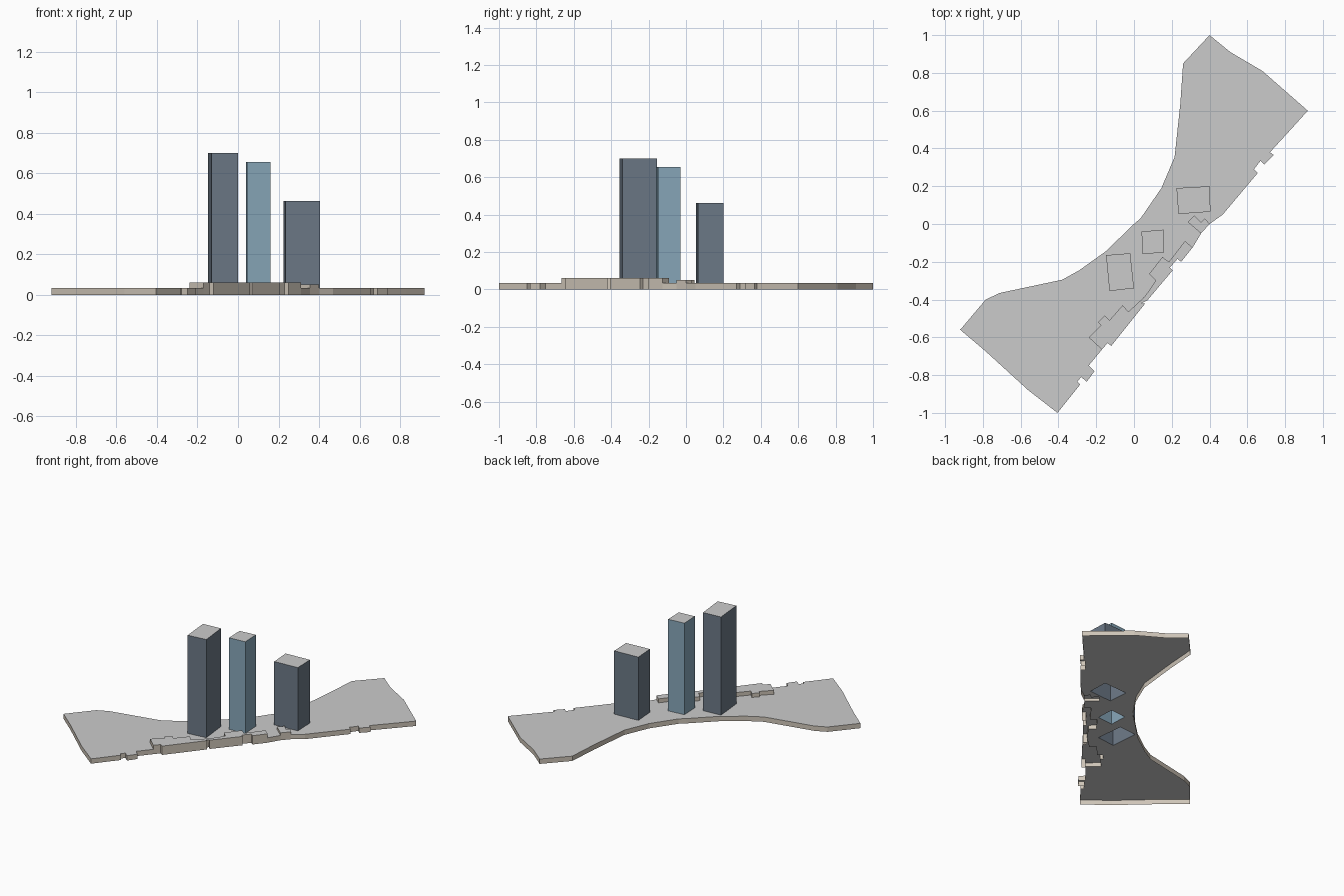
import bpy, bmesh

if "Cube" in bpy.data.objects:
    bpy.data.objects.remove(bpy.data.objects["Cube"])

LOW, HIGH, MID = 0.033, 0.06, 0.05

def material(name, rgb):
    m = bpy.data.materials.new(name)
    m.diffuse_color = (*rgb, 1)
    m.use_nodes = True
    m.node_tree.nodes["Principled BSDF"].inputs["Base Color"].default_value = m.diffuse_color
    return m

STONE = material("stone", (0.62, 0.56, 0.48))
SLATE = material("slate", (0.15, 0.19, 0.24))
BLUE = material("blue_glass", (0.24, 0.38, 0.48))

def to_object(name, bm, mat=None):
    me = bpy.data.meshes.new(name)
    bm.to_mesh(me)
    bm.free()
    ob = bpy.data.objects.new(name, me)
    bpy.context.collection.objects.link(ob)
    if mat:
        me.materials.append(mat)

def roof(name, z, *loops):
    """Flat sheet; the loops after the first are holes."""
    bm = bmesh.new()
    edges = []
    for loop in loops:
        v = [bm.verts.new((x, y, z)) for x, y in loop]
        edges += [bm.edges.new((v[i - 1], v[i])) for i in range(len(v))]
    bmesh.ops.triangle_fill(bm, edges=edges, use_beauty=True, normal=(0, 0, 1))
    for f in bm.faces:
        if f.normal.z < 0:
            f.normal_flip()
    to_object(name, bm)

def walls(name, paths, mat):
    """Vertical bands along clockwise paths: (points, bottom, top)."""
    bm = bmesh.new()
    for pts, z0, z1 in paths:
        for (ax, ay), (bx, by) in zip(pts, pts[1:]):
            bm.faces.new([bm.verts.new(c) for c in (
                (bx, by, z0), (ax, ay, z0), (ax, ay, z1), (bx, by, z1))])
    bmesh.ops.remove_doubles(bm, verts=bm.verts, dist=1e-5)
    to_object(name, bm, mat)

# Podium outline, clockwise: north half, south half
north = [(0, 0), (.035, .03), (.145, .19), (.215, .355), (.245, .635), (.26, .85),
         (.40, 1), (.51, .91), (.68, .81), (.92, .60), (.83, .50), (.72, .38),
         (.74, .365), (.69, .315), (.67, .335), (.635, .29), (.655, .27),
         (.47, .05), (.40, 0)]
south = [(-.17, -.665), (-.24, -.75), (-.21, -.78), (-.25, -.835), (-.28, -.81),
         (-.30, -.835), (-.285, -.85), (-.405, -1), (-.56, -.88), (-.79, -.67),
         (-.92, -.56), (-.785, -.40), (-.71, -.365), (-.38, -.295),
         (-.29, -.245), (-.15, -.145), (0, 0)]

# Low kiosk and raised gallery on the street edge
kiosk_in = [(.355, -.05), (.285, .01), (.32, .045), (.355, .01), (.375, .03), (.40, 0)]
kiosk_out = [(.40, 0), (.355, -.05)]
gallery_in = [(-.17, -.665), (-.24, -.60), (-.175, -.535), (-.19, -.52),
              (-.155, -.485), (-.13, -.51), (-.06, -.43), (-.03, -.465),
              (.04, -.40), (.06, -.38), (.115, -.30), (.08, -.265), (.15, -.175),
              (.185, -.20), (.27, -.09), (.31, -.125)]
gallery_out = [(.31, -.125), (.25, -.20), (.23, -.185), (.19, -.23), (.205, -.245),
               (.07, -.405), (.05, -.385), (.04, -.40 - .02), (.06, -.42),
               (-.12, -.645), (-.14, -.63), (-.17, -.665)]
street = [(.355, -.05), (.31, -.125)]

# Towers: footprint (clockwise), top, material
towers = {
    "tall_tower": ([(-.148, -.165), (-.02, -.155), (0, -.34), (-.13, -.355)], .70, SLATE),
    "slim_tower": ([(.04, -.04), (.155, -.03), (.16, -.15), (.045, -.16)], .655, BLUE),
    "short_tower": ([(.225, .19), (.40, .20), (.405, .065), (.235, .053)], .463, SLATE),
}

# Podium roof with openings under the towers
low = north[:-1] + kiosk_in[::-1][:-1] + street[:1] + gallery_in[::-1][:-1] + south[:-1]
roof("podium_roof", LOW, low, *[t[0] for t in towers.values()])
roof("gallery_roof", HIGH, gallery_in[:-1] + gallery_out[:-1])
roof("kiosk_roof", MID, kiosk_in[:-1] + kiosk_out[:-1])
walls("podium_walls", [(north, 0, LOW), (street, 0, LOW), (south, 0, LOW)], STONE)
walls("gallery_walls", [(gallery_in, LOW, HIGH), (gallery_out, 0, HIGH)], STONE)
walls("kiosk_walls", [(kiosk_in, LOW, MID), (kiosk_out, 0, MID)], STONE)

for name, (foot, top, mat) in towers.items():
    walls(name + "_walls", [(foot + foot[:1], LOW, top)], mat)
    roof(name + "_roof", top, foot)
